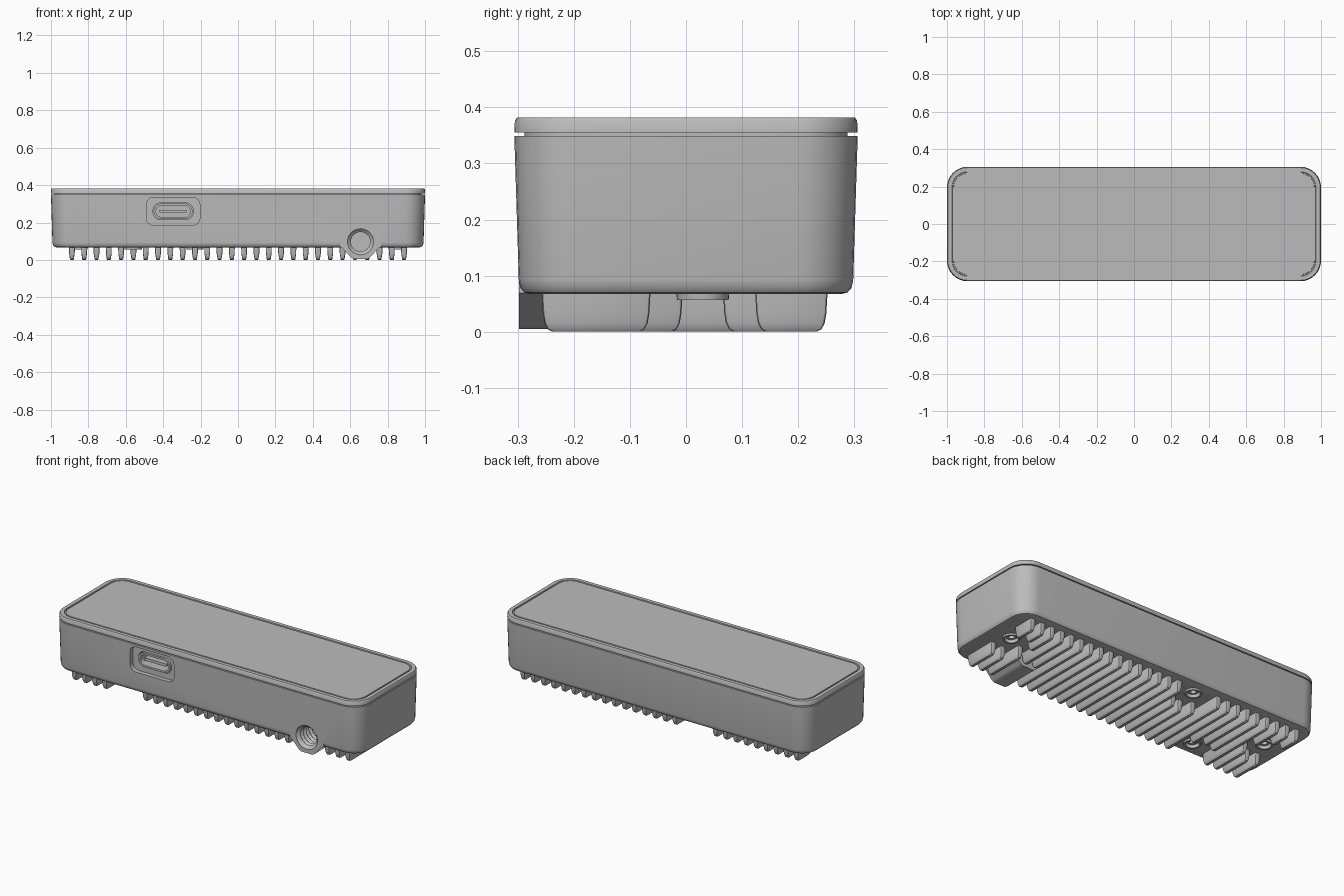
import bpy
import bmesh
import math
from mathutils import Matrix

cube = bpy.data.objects.get("Cube")
if cube:
    bpy.data.objects.remove(cube, do_unlink=True)

GREY = (0.5, 0.5, 0.5, 1)
grey = bpy.data.materials.new("satin grey metal")
grey.use_nodes = True
grey.diffuse_color = GREY
grey.node_tree.nodes["Principled BSDF"].inputs["Base Color"].default_value = GREY


def rounded(hx, hy, r, z, steps=8):
    """Rounded rectangle loop; a circle when hx = hy = r."""
    pts = []
    for k, (sx, sy) in enumerate(((1, 1), (-1, 1), (-1, -1), (1, -1))):
        for i in range(steps + 1):
            a = math.pi / 2 * (k + i / steps)
            pts.append((sx * (hx - r) + r * math.cos(a), sy * (hy - r) + r * math.sin(a), z))
    return pts


def circle(r, z):
    return rounded(r, r, r, z)


def loft(name, loops, matrix=Matrix(), closed=False):
    """Skin a stack of loops; cap the ends, or join last to first."""
    bm = bmesh.new()
    rows = [[bm.verts.new(p) for p in loop] for loop in loops]
    pairs = list(zip(rows, rows[1:]))
    if closed:
        pairs.append((rows[-1], rows[0]))
    else:
        bm.faces.new(rows[0])
        bm.faces.new(rows[-1])
    for a, b in pairs:
        for i in range(len(a)):
            j = (i + 1) % len(a)
            bm.faces.new((a[i], a[j], b[j], b[i]))
    bmesh.ops.remove_doubles(bm, verts=bm.verts, dist=1e-5)
    bmesh.ops.recalc_face_normals(bm, faces=bm.faces)
    bm.transform(matrix)
    mesh = bpy.data.meshes.new(name)
    bm.to_mesh(mesh)
    bm.free()
    mesh.materials.append(grey)
    ob = bpy.data.objects.new(name, mesh)
    bpy.context.collection.objects.link(ob)
    return ob


def activate(ob):
    bpy.ops.object.select_all(action='DESELECT')
    ob.select_set(True)
    bpy.context.view_layer.objects.active = ob


def cut(ob, cutter):
    cutter.hide_render = True
    mod = ob.modifiers.new("cut", 'BOOLEAN')
    mod.operation = 'DIFFERENCE'
    mod.solver = 'EXACT'
    mod.object = cutter
    activate(ob)
    bpy.ops.object.modifier_apply(modifier=mod.name)


def facing_front(x, z):
    """Local z points to the front, local y points up."""
    return Matrix.Translation((x, 0, z)) @ Matrix.Rotation(math.pi / 2, 4, 'X')


def shell(d, z):
    return rounded(1 - d, 0.306 - d, 0.11 - d, z)


# Main housing with soft bottom edge and recessed neck under the lid
body = loft("housing", [shell(d, z) for d, z in (
    (0.03, 0.07), (0.018, 0.073), (0.011, 0.081), (0.008, 0.095),
    (0, 0.352), (0.018, 0.352), (0.018, 0.362))])

# Lid with a thin groove around its top panel
lid = loft("lid", [shell(d, z) for d, z in (
    (0.018, 0.358), (0, 0.358), (0.001, 0.379), (0.005, 0.385),
    (0.027, 0.385), (0.029, 0.377), (0.035, 0.377), (0.036, 0.384))])

# Threaded mount boss under the front edge
MOUNT_X, MOUNT_Z = 0.655, 0.1
boss_profile = ((-0.11, 0.1), (-0.11, 0.072), (-0.095, 0.065), (-0.05, 0.015),
                (-0.035, 0.008), (0.035, 0.008), (0.05, 0.015), (0.095, 0.065),
                (0.11, 0.072), (0.11, 0.1))
boss = loft("mount_boss", [[(MOUNT_X + x, y, z) for x, z in boss_profile]
                           for y in (-0.298, -0.07)])

# Screw thread cut into boss and housing
thread = [circle(0.07, 0.32), circle(0.07, 0.297), circle(0.062, 0.288)]
for i in range(6):
    depth = 0.28 - i * 0.026
    thread += [circle(0.052, depth), circle(0.062, depth - 0.013)]
mount_cutter = loft("mount_cutter", thread, facing_front(MOUNT_X, MOUNT_Z))
cut(boss, mount_cutter)
cut(body, mount_cutter)

# Connector port: shallow surround, deep opening, metal sleeve and tongue
port = facing_front(-0.347, 0.263)
surround = loft("surround_cutter", [rounded(0.143, 0.075, 0.04, z) for z in (0.275, 0.35)], port)
opening = loft("opening_cutter", [rounded(0.107, 0.045, 0.04, z) for z in (0.15, 0.35)], port)
cut(body, surround)
cut(body, opening)
loft("port_sleeve", [rounded(w, h, h, z) for w, h, z in (
    (0.104, 0.042, 0.14), (0.104, 0.042, 0.282), (0.092, 0.031, 0.282),
    (0.092, 0.031, 0.14))], port, closed=True)
loft("port_tongue", [rounded(0.072, 0.008, 0.004, z) for z in (0.14, 0.272)], port)

# Underside screws: drilled recess, raised collar and socket head
SCREWS = ((-0.85, 0.03), (0.85, 0.03), (-0.56, -0.2), (-0.23, 0.2))
for x, y in SCREWS:
    place = Matrix.Translation((x, y, 0))
    drill = loft("screw_cutter", [circle(0.036, z) for z in (0.03, 0.1)], place)
    cut(body, drill)
    bpy.data.objects.remove(drill, do_unlink=True)
    loft("screw_collar", [circle(r, z) for r, z in (
        (0.048, 0.08), (0.046, 0.06), (0.036, 0.06), (0.036, 0.08))], place, closed=True)
    loft("screw_head", [circle(r, z) for r, z in (
        (0.032, 0.105), (0.032, 0.078), (0.028, 0.074), (0.016, 0.074),
        (0.016, 0.09))], place)
for cutter in (mount_cutter, surround, opening):
    bpy.data.objects.remove(cutter, do_unlink=True)


def fin(x, y0, y1):
    """Tapered cooling fin with rounded lower ends."""
    mid, half = (y0 + y1) / 2, (y1 - y0) / 2
    place = Matrix.Translation((x, mid, 0))
    loft("cooling_fin", [rounded(w, half - d, 0.006, z, 2) for w, d, z in (
        (0.016, 0, 0.085), (0.015, 0.003, 0.035), (0.012, 0.006, 0.018),
        (0.011, 0.012, 0.007), (0.008, 0.02, 0.003))], place)


# Row of cooling fins, interrupted around the screws and the boss
CLEAR = 0.1
FINS = 28
for i in range(FINS):
    x = -0.888 + i * 1.776 / (FINS - 1)
    start = -0.06 if abs(x - MOUNT_X) < 0.09 else -0.258
    spans = [(start, 0.253)]
    for sx, sy in SCREWS:
        dx = abs(x - sx)
        if dx < CLEAR:
            gap = math.sqrt(CLEAR ** 2 - dx ** 2)
            spans = [s for a, b in spans
                     for s in ((a, min(b, sy - gap)), (max(a, sy + gap), b))]
    for a, b in spans:
        if b - a > 0.05:
            fin(x, a, b)

# Floor plate low point touches the ground through the boss and fins
lowest = min(v.co.z for ob in bpy.data.objects if ob.type == 'MESH' for v in ob.data.vertices)
for ob in bpy.data.objects:
    if ob.type == 'MESH':
        ob.data.transform(Matrix.Translation((0, 0, -lowest)))
        activate(ob)
        bpy.ops.object.shade_smooth_by_angle(angle=math.radians(32))
